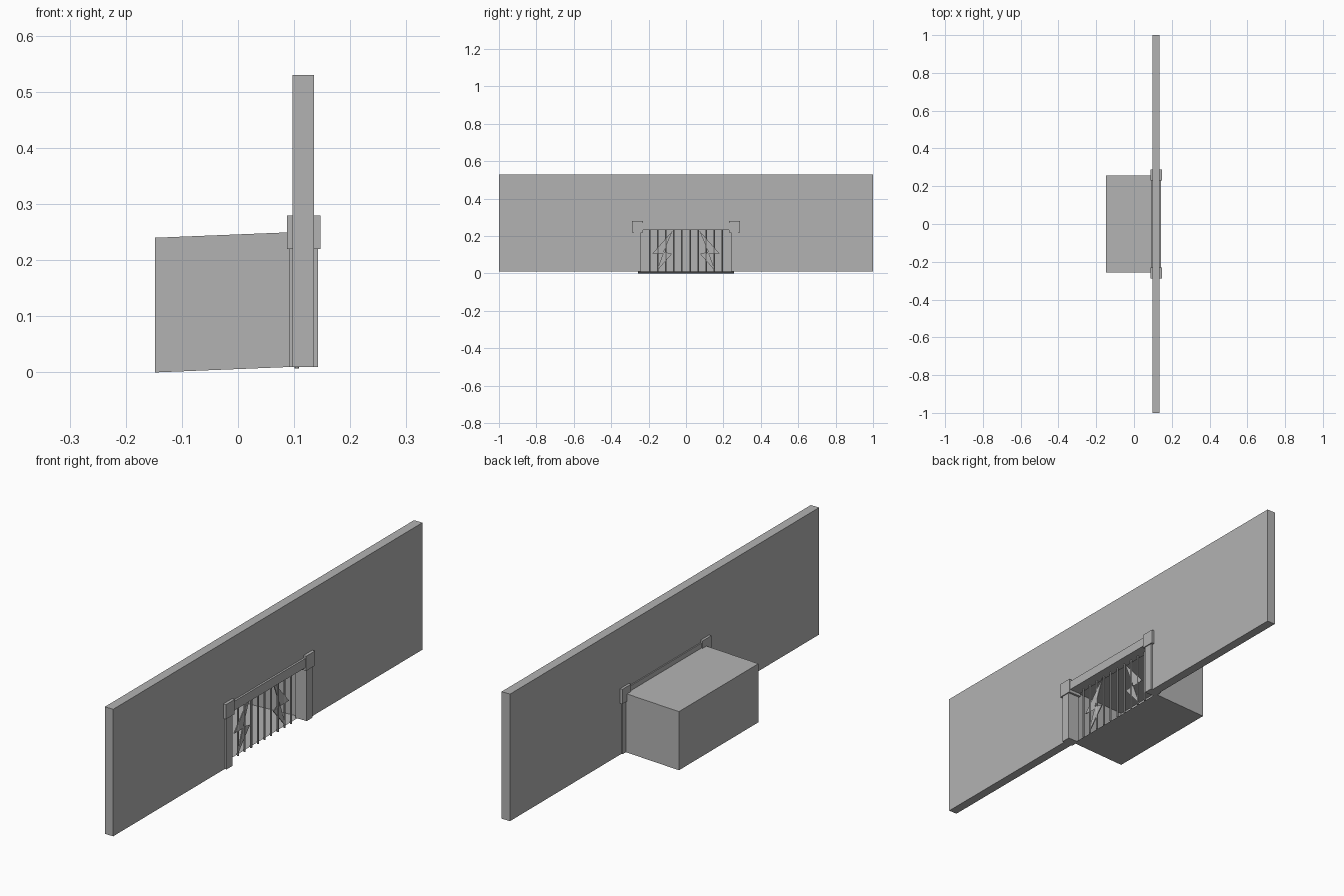
import bpy, bmesh
from mathutils import Vector

cube = bpy.data.objects.get("Cube")
if cube:
    bpy.data.objects.remove(cube, do_unlink=True)

grey = bpy.data.materials.new("plain_grey")
grey.use_nodes = True
grey.diffuse_color = (0.45, 0.45, 0.45, 1)
grey.node_tree.nodes["Principled BSDF"].inputs["Base Color"].default_value = (0.45, 0.45, 0.45, 1)


def finish(name, bm):
    bmesh.ops.recalc_face_normals(bm, faces=bm.faces[:])
    mesh = bpy.data.meshes.new(name)
    bm.to_mesh(mesh)
    bm.free()
    mesh.materials.append(grey)
    obj = bpy.data.objects.new(name, mesh)
    bpy.context.collection.objects.link(obj)
    return obj


def slab(name, outline, x0, x1):
    """Extrude a (y, z) outline along x."""
    bm = bmesh.new()
    face = bm.faces.new([bm.verts.new((x0, y, z)) for y, z in outline])
    out = bmesh.ops.extrude_face_region(bm, geom=[face])
    verts = [g for g in out["geom"] if isinstance(g, bmesh.types.BMVert)]
    bmesh.ops.translate(bm, verts=verts, vec=(x1 - x0, 0, 0))
    return finish(name, bm)


def block(name, x0, x1, y0, y1, z0, z1):
    return slab(name, [(y0, z0), (y1, z0), (y1, z1), (y0, z1)], x0, x1)


# Long wall with a doorway notch in its lower edge
slab("wall", [(-1, 0.01), (-0.255, 0.01), (-0.255, 0.25), (0.255, 0.25),
              (0.255, 0.01), (1, 0.01), (1, 0.53), (-1, 0.53)], 0.097, 0.135)

# Sloping recess behind the doorway, open toward the wall
bm = bmesh.new()
bmesh.ops.create_cube(bm, size=1)
for v in bm.verts:
    front = v.co.x > 0
    v.co = Vector((0.1 if front else -0.148,
                   0.257 if v.co.y > 0 else -0.257,
                   (0.24 if v.co.z > 0 else 0) + (0.01 if front else 0)))
mouth = max(bm.faces, key=lambda f: f.calc_center_median().x)
bmesh.ops.delete(bm, geom=[mouth], context="FACES")
finish("recess", bm)

# Frame around the doorway
block("lintel", 0.092, 0.143, -0.24, 0.24, 0.232, 0.27)
for side, s in (("left", 1), ("right", -1)):
    block(side + "_pillar", 0.092, 0.143, s * 0.24, s * 0.278, 0.01, 0.23)
    block(side + "_pillar_cap", 0.087, 0.147, s * 0.231, s * 0.288, 0.22, 0.28)
    # Flat zigzag ornament on the grille
    bolt = [(0.072, 0.228), (0.178, 0.108), (0.118, 0.116),
            (0.157, 0.012), (0.075, 0.105), (0.122, 0.108)]
    slab(side + "_zigzag_ornament", [(s * y, z) for y, z in bolt], 0.103, 0.107)

# Upright grille bars
for i in range(10):
    bm = bmesh.new()
    bmesh.ops.create_cone(bm, cap_ends=True, segments=8, radius1=0.004,
                          radius2=0.004, depth=0.233)
    bmesh.ops.translate(bm, verts=bm.verts[:], vec=(0.105, (i - 4.5) * 0.043, 0.1235))
    finish("grille_bar_%d" % (i + 1), bm)
